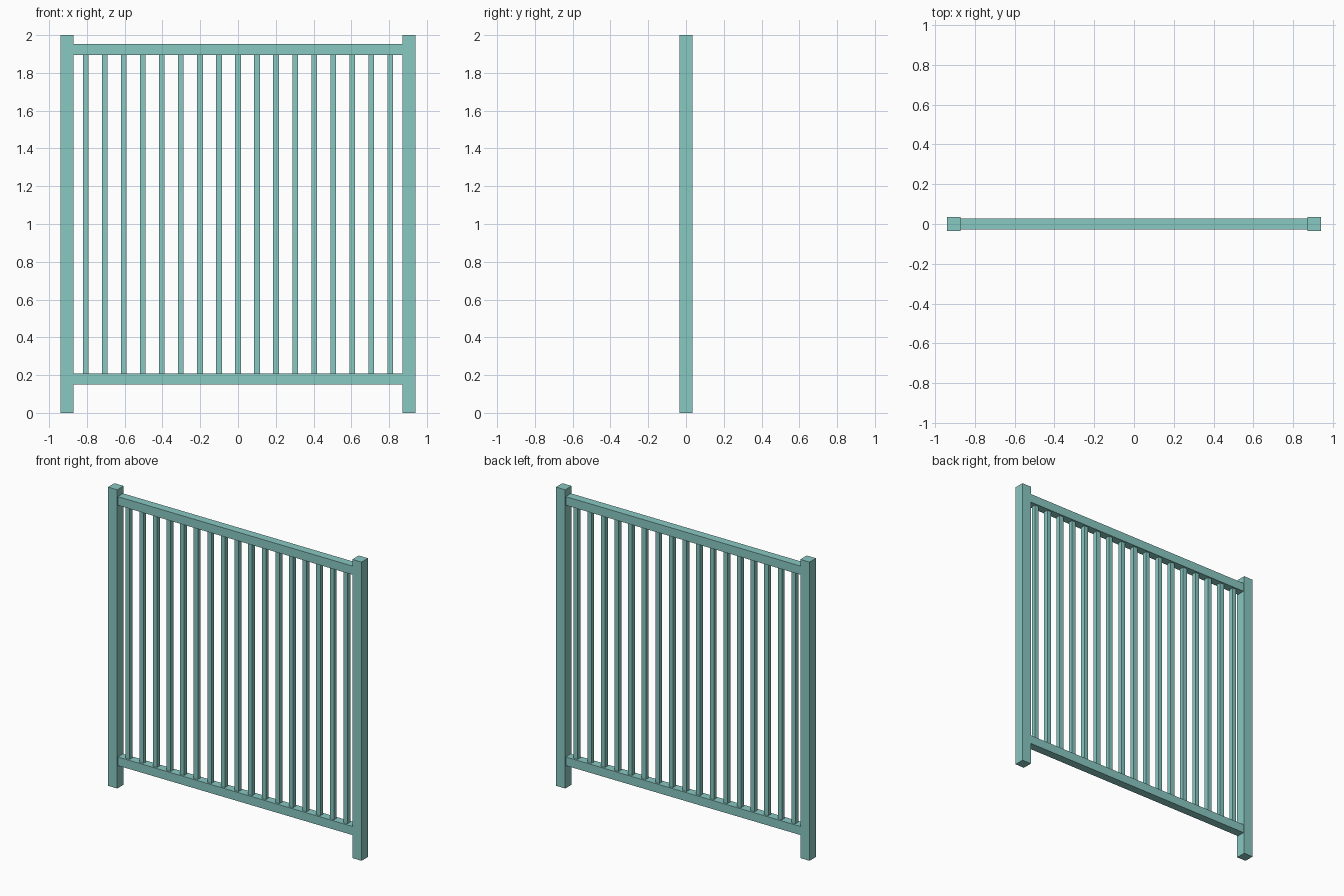
import bpy

if "Cube" in bpy.data.objects:
    bpy.data.objects.remove(bpy.data.objects["Cube"])

POST_X, POST_W = 0.905, 0.068
RAIL_H = 0.058
RAIL_LOW, RAIL_HIGH = 0.18, 1.923
BAR_COUNT, BAR_STEP, BAR_W = 17, 0.1008, 0.03

mat = bpy.data.materials.new("teal_paint")
mat.diffuse_color = (0.25, 0.58, 0.54, 1)
mat.use_nodes = True
mat.node_tree.nodes["Principled BSDF"].inputs["Base Color"].default_value = mat.diffuse_color


def box(name, centre, size):
    bpy.ops.mesh.primitive_cube_add(size=1, location=centre)
    ob = bpy.context.object
    ob.name = name
    ob.scale = size
    bpy.ops.object.transform_apply(location=False, rotation=False, scale=True)
    ob.data.materials.append(mat)
    return ob


# End posts
for side, label in ((-1, "left"), (1, "right")):
    box(f"{label}_post", (side * POST_X, 0, 1), (POST_W, POST_W, 2))

# Horizontal rails between the posts
rail_len = 2 * POST_X - POST_W
for z, label in ((RAIL_LOW, "bottom"), (RAIL_HIGH, "top")):
    box(f"{label}_rail", (0, 0, z), (rail_len, 0.056, RAIL_H))

# Vertical bars between the rails
bar_len = RAIL_HIGH - RAIL_LOW - RAIL_H
for i in range(BAR_COUNT):
    x = (i - (BAR_COUNT - 1) / 2) * BAR_STEP
    box(f"bar_{i + 1}", (x, 0, (RAIL_LOW + RAIL_HIGH) / 2), (BAR_W, BAR_W, bar_len))
